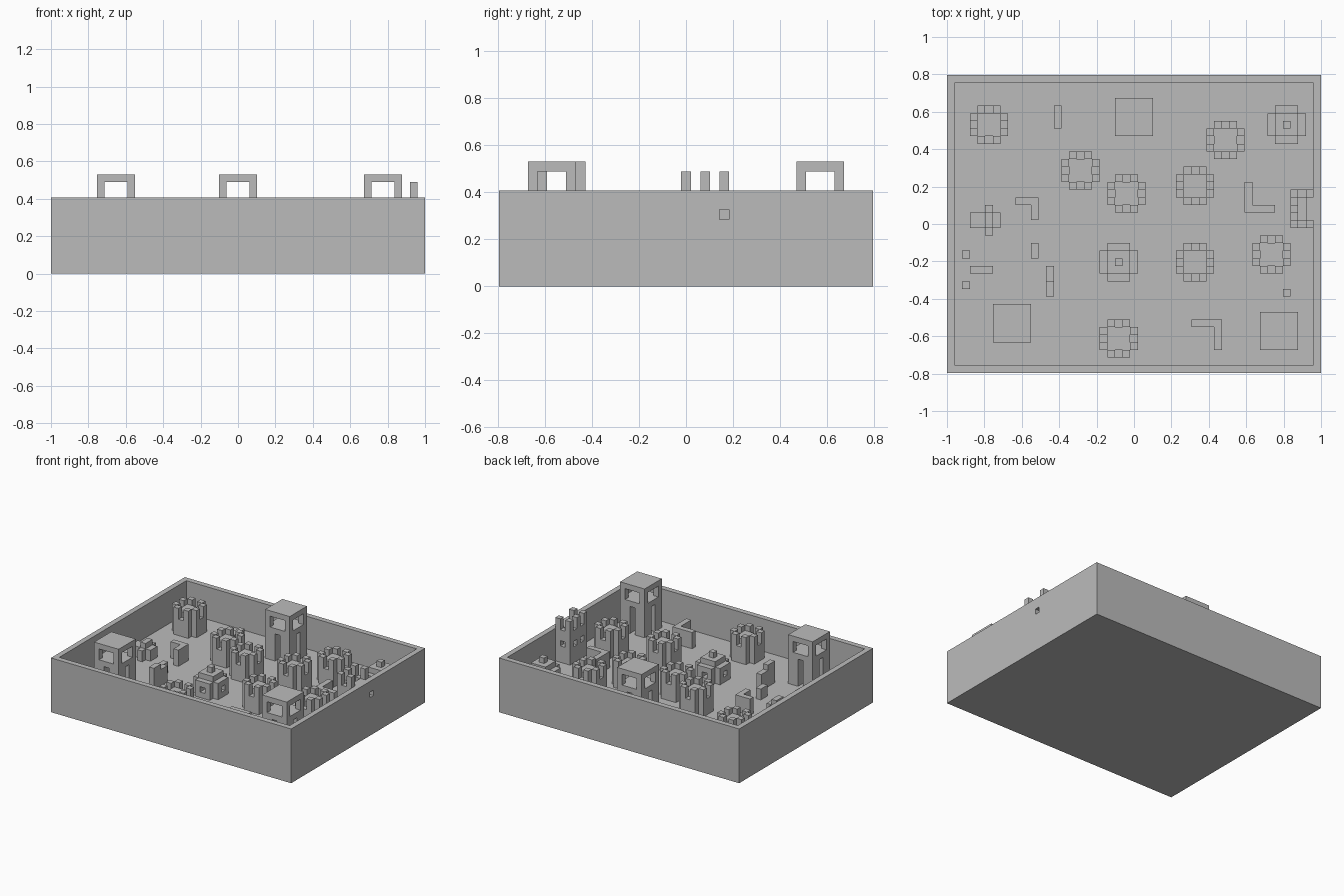
import bpy, bmesh
from mathutils import Vector

old = bpy.data.objects.get("Cube")
if old:
    bpy.data.objects.remove(old, do_unlink=True)

# Everything sits on a block grid: 49 wide, 39 deep
W, D = 49, 39
U = 2 / W
FLOOR = 4

stone = bpy.data.materials.new("stone_grey")
stone.use_nodes = True
GREY = (0.5, 0.5, 0.5, 1)
stone.diffuse_color = GREY
stone.node_tree.nodes["Principled BSDF"].inputs["Base Color"].default_value = GREY


def box(x0, x1, y0, y1, z0, z1):
    """Set of grid cells in a box, upper limits excluded."""
    return {(x, y, z) for x in range(x0, x1) for y in range(y0, y1) for z in range(z0, z1)}


def build(name, cells, x=0, y=0):
    """Skin a set of cells and merge the flat faces."""
    bm = bmesh.new()
    verts = {}

    def vert(p):
        key = tuple(p)
        if key not in verts:
            verts[key] = bm.verts.new(((p[0] + x - W / 2) * U, (p[1] + y - D / 2) * U, p[2] * U))
        return verts[key]

    for cell in cells:
        for axis in range(3):
            for side in (0, 1):
                near = list(cell)
                near[axis] += 2 * side - 1
                if tuple(near) in cells:
                    continue
                a, b = (axis + 1) % 3, (axis + 2) % 3
                ring = []
                for da, db in ((0, 0), (1, 0), (1, 1), (0, 1)):
                    p = list(cell)
                    p[axis] += side
                    p[a] += da
                    p[b] += db
                    ring.append(vert(p))
                bm.faces.new(ring if side else ring[::-1])
    bmesh.ops.dissolve_limit(bm, angle_limit=0.01, verts=bm.verts[:], edges=bm.edges[:])
    mesh = bpy.data.meshes.new(name)
    bm.to_mesh(mesh)
    bm.free()
    mesh.materials.append(stone)
    obj = bpy.data.objects.new(name, mesh)
    bpy.context.collection.objects.link(obj)
    return obj


# Walled tray with one small window in the side wall
tray = box(0, W, 0, D, 0, 10) - box(1, W - 1, 1, D - 1, FLOOR, 10)
tray -= box(48, 49, 23, 24, 7, 8)
build("walled_tray", tray)

# Tall lookouts: four legs, an open room and a flat roof
lookout = box(0, 5, 0, 5, FLOOR, 13)
lookout -= box(2, 3, 0, 5, FLOOR, 9) | box(0, 5, 2, 3, FLOOR, 9)
lookout -= box(1, 4, 0, 5, 10, 12) | box(0, 5, 1, 4, 10, 12)
for n, (x, y) in enumerate([(22, 31), (6, 4), (41, 3)]):
    build(f"lookout_tower_{n + 1}", lookout, x, y)

# Round turrets with paired battlements on each side
turret = box(1, 4, 0, 5, FLOOR, 8) | box(0, 5, 1, 4, FLOOR, 8)
for a in (1, 3):
    for b in (0, 4):
        turret |= box(a, a + 1, b, b + 1, 8, 9) | box(b, b + 1, a, a + 1, 8, 9)
for a in (0, 4):
    turret -= box(2, 3, a, a + 1, 7, 8) | box(a, a + 1, 2, 3, 7, 8)
spots = [(3, 30), (15, 24), (21, 21), (30, 22), (34, 28), (30, 12), (40, 13), (20, 2)]
for n, (x, y) in enumerate(spots):
    build(f"turret_{n + 1}", turret, x, y)

# Stepped shrines with a window on every side
shrine = box(1, 4, 0, 5, FLOOR, 7) | box(0, 5, 1, 4, FLOOR, 7)
shrine |= box(1, 4, 1, 4, 7, 8) | box(2, 3, 2, 3, 8, 9)
shrine -= box(2, 3, 0, 5, 5, 6) | box(0, 5, 2, 3, 5, 6)
for n, (x, y) in enumerate([(42, 30), (20, 12)]):
    build(f"shrine_{n + 1}", shrine, x, y)

# Square keep against the side wall, cut off by the wall
keep = box(0, 3, 0, 5, FLOOR, 10) - box(1, 2, 1, 4, 9, 10)
for a in (0, 2):
    for b in (0, 2, 4):
        if (a, b) != (2, 2):
            keep |= box(a, a + 1, b, b + 1, 10, 12)
keep -= box(1, 2, 4, 5, 7, 8) | box(0, 1, 1, 2, 7, 8) | box(0, 1, 3, 4, 7, 8)
build("square_keep", keep, 45, 19)

# Cross shaped rubble heap
build("cross_heap", box(3, 7, 19, 21, FLOOR, 6) | box(5, 6, 18, 22, FLOOR, 6) | box(5, 6, 19, 21, 6, 7))

# Ruined corner walls
build("corner_ruin_left", box(9, 12, 22, 23, FLOOR, 7) | box(11, 12, 20, 23, FLOOR, 7))
build("corner_ruin_right", box(39, 40, 21, 25, FLOOR, 7) | box(39, 43, 21, 22, FLOOR, 7))
build("corner_ruin_front", box(32, 36, 6, 7, FLOOR, 7) | box(35, 36, 3, 7, FLOOR, 7))

# Straight wall pieces and loose blocks
build("stepped_wall", box(13, 14, 10, 14, FLOOR, 7) | box(13, 14, 10, 12, 7, 8))
build("back_wall_piece", box(14, 15, 32, 35, FLOOR, 6))
build("short_wall_piece", box(11, 12, 15, 17, FLOOR, 6))
build("low_bench", box(3, 6, 13, 14, FLOOR, 6))
for n, (x, y) in enumerate([(2, 15), (2, 11), (44, 10)]):
    build(f"loose_block_{n + 1}", box(0, 1, 0, 1, FLOOR, 5), x, y)
